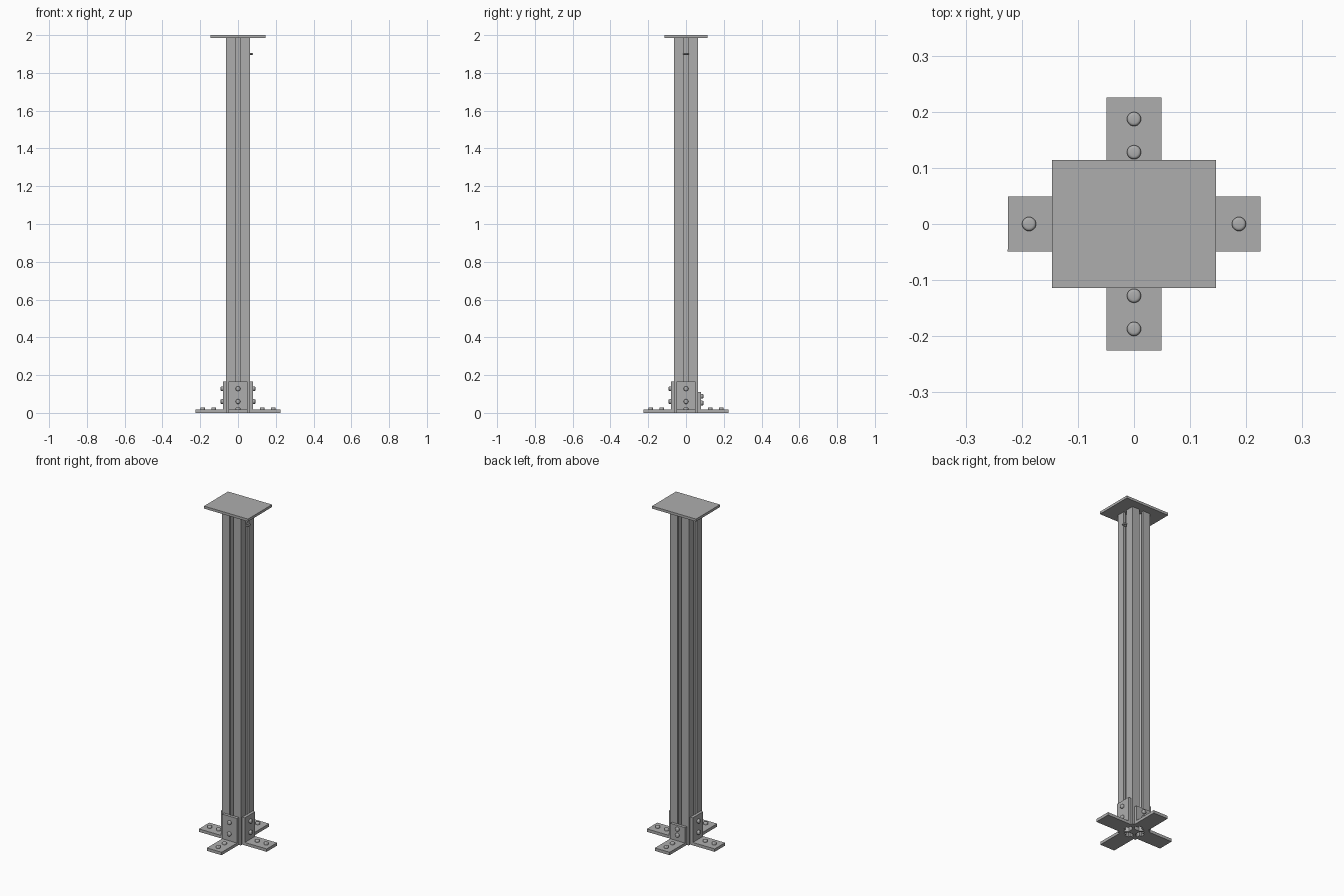
import bpy, bmesh, math
from mathutils import Matrix, Vector

cube = bpy.data.objects.get("Cube")
if cube:
    bpy.data.objects.remove(cube, do_unlink=True)

steel = bpy.data.materials.new("grey_metal")
steel.use_nodes = True
GREY = (0.42, 0.42, 0.42, 1)
steel.diffuse_color = GREY
steel.node_tree.nodes["Principled BSDF"].inputs["Base Color"].default_value = GREY

HALF = 0.0625      # half width of the post
PLATE = 0.0175     # bracket thickness
REACH = 0.225      # how far the feet reach
TOP = 1.985        # underside of the top plate


def finish(name, bm, smooth=False):
    bmesh.ops.recalc_face_normals(bm, faces=bm.faces)
    mesh = bpy.data.meshes.new(name)
    bm.to_mesh(mesh)
    bm.free()
    mesh.materials.append(steel)
    obj = bpy.data.objects.new(name, mesh)
    bpy.context.collection.objects.link(obj)
    if smooth:
        bpy.ops.object.select_all(action='DESELECT')
        obj.select_set(True)
        bpy.context.view_layer.objects.active = obj
        bpy.ops.object.shade_smooth_by_angle(angle=math.radians(40))
    return obj


def prism(name, points, depth, matrix=Matrix()):
    """Extrude a closed 2D outline along local z, then place it."""
    bm = bmesh.new()
    face = bm.faces.new([bm.verts.new((x, y, 0)) for x, y in points])
    new = bmesh.ops.extrude_face_region(bm, geom=[face])["geom"]
    bmesh.ops.translate(bm, vec=(0, 0, depth),
                        verts=[v for v in new if isinstance(v, bmesh.types.BMVert)])
    bm.transform(matrix)
    return finish(name, bm)


def bolt(name, matrix):
    """Low domed bolt head standing on local z = 0."""
    bm = bmesh.new()
    bmesh.ops.create_cone(bm, cap_ends=True, segments=24, radius1=0.0125,
                          radius2=0.0125, depth=0.012,
                          matrix=Matrix.Translation((0, 0, 0.006)))
    rim = [e for e in bm.edges if all(v.co.z > 0.01 for v in e.verts)]
    bmesh.ops.bevel(bm, geom=rim, offset=0.005, segments=3, profile=0.5,
                    affect='EDGES')
    bm.transform(matrix)
    return finish(name, bm, smooth=True)


# Slotted post: one side of the section, turned four times
side = [(HALF, -HALF), (HALF, -0.013), (0.049, -0.013), (0.049, -0.031),
        (0.040, -0.031), (0.024, -0.015)]
side += [(x, -y) for x, y in reversed(side[1:])]
section = []
for k in range(4):
    turn = Matrix.Rotation(k * math.pi / 2, 2)
    section += [tuple(turn @ Vector(p)) for p in side]
prism("slotted_post", section, TOP)

# Top plate
w, d = 0.146, 0.114
prism("top_plate", [(-w, -d), (w, -d), (w, d), (-w, d)], 2 - TOP,
      Matrix.Translation((0, 0, TOP)))

# Angle brackets with bolts; the back one is shorter
brackets = [("left", 0, 0.165, (0.06, 0.128)),
            ("back", 90, 0.11, (0.052, 0.088)),
            ("right", 180, 0.165, (0.06, 0.128)),
            ("front", 270, 0.165, (0.06, 0.128))]
width = 0.098
for label, angle, height, bolt_heights in brackets:
    turn = Matrix.Rotation(math.radians(angle), 4, 'Z')
    outer = HALF + PLATE
    outline = [(HALF, 0), (REACH, 0), (REACH, PLATE), (outer, PLATE),
               (outer, height), (HALF, height)]
    stand = Matrix.Translation((0, width / 2, 0)) @ Matrix.Rotation(math.pi / 2, 4, 'X')
    prism(label + "_bracket", outline, width, turn @ stand)
    for i, x in enumerate((0.128, 0.187)):
        bolt(f"{label}_floor_bolt_{i + 1}", turn @ Matrix.Translation((x, 0, PLATE)))
    for i, z in enumerate(bolt_heights):
        bolt(f"{label}_post_bolt_{i + 1}",
             turn @ Matrix.Translation((outer, 0, z)) @ Matrix.Rotation(math.pi / 2, 4, 'Y'))

# Small eyelet near the top of the post, with its shank in the slot
bpy.ops.mesh.primitive_torus_add(location=(0.063, 0, 1.9), major_radius=0.011,
                                 minor_radius=0.005, major_segments=24,
                                 minor_segments=10)
eyelet = bpy.context.object
eyelet.name = "eyelet"
eyelet.data.materials.append(steel)
bpy.ops.object.shade_smooth_by_angle(angle=math.radians(40))

bm = bmesh.new()
bmesh.ops.create_cone(bm, cap_ends=True, segments=16, radius1=0.005, radius2=0.005,
                      depth=0.034, matrix=Matrix.Translation((0.039, 0, 1.9))
                      @ Matrix.Rotation(math.pi / 2, 4, 'Y'))
finish("eyelet_shank", bm, smooth=True)
